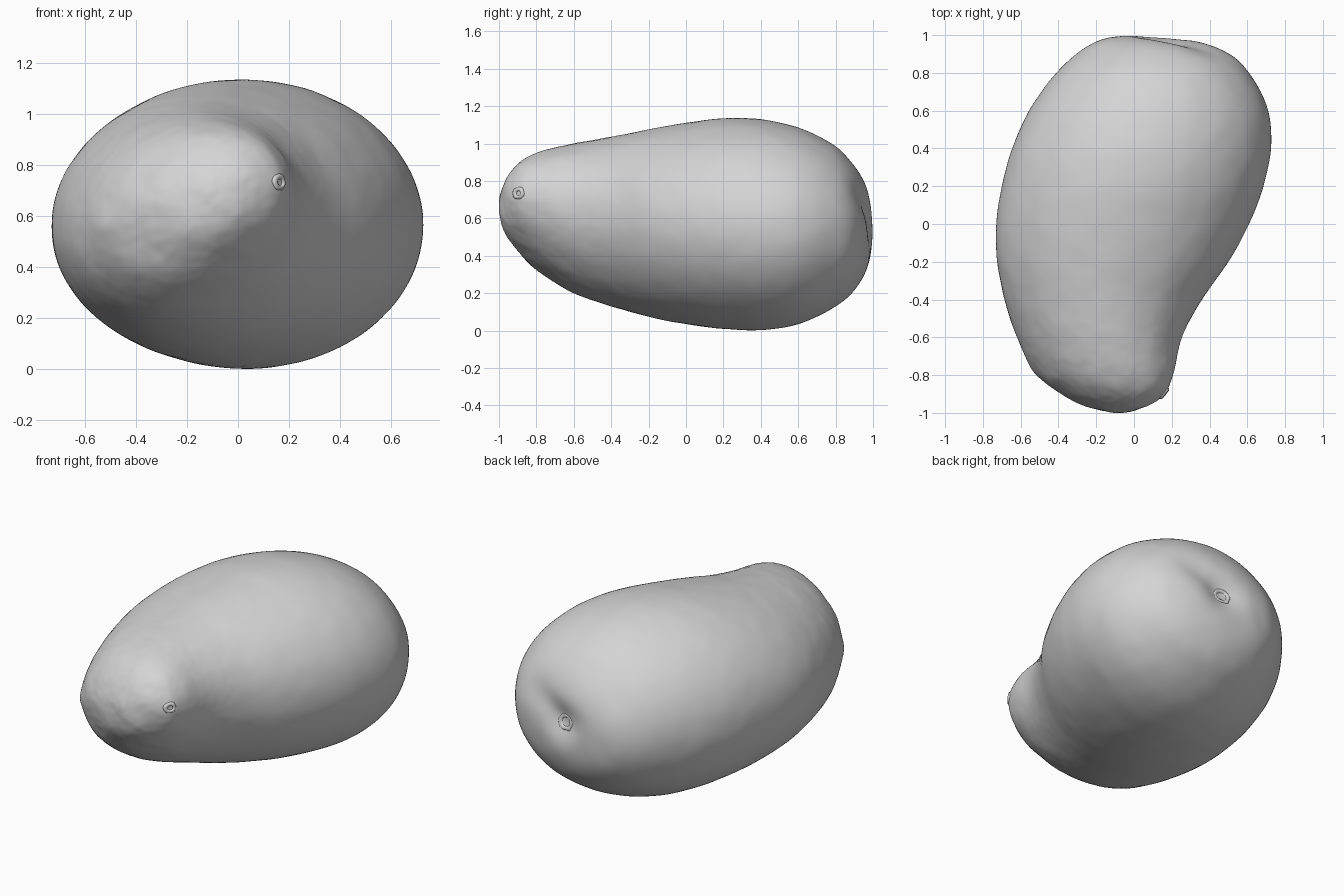
import bpy, bmesh, math
from mathutils import Vector, noise

cube = bpy.data.objects.get("Cube")
if cube:
    bpy.data.objects.remove(cube, do_unlink=True)

GREY = (0.66, 0.66, 0.66, 1)
skin = bpy.data.materials.new("pale grey skin")
skin.use_nodes = True
skin.diffuse_color = GREY
skin.node_tree.nodes["Principled BSDF"].inputs["Base Color"].default_value = GREY

# Cross-sections along the fruit: y, x min, x max, z min, z max, lean
SECTIONS = [
    (-1.00, -0.09, -0.09, 0.655, 0.655, 0.27),
    (-0.98, -0.21, 0.03, 0.545, 0.77, 0.27),
    (-0.90, -0.39, 0.16, 0.425, 0.89, 0.25),
    (-0.80, -0.51, 0.205, 0.325, 0.95, 0.21),
    (-0.60, -0.62, 0.255, 0.20, 1.00, 0.14),
    (-0.40, -0.685, 0.36, 0.13, 1.035, 0.08),
    (-0.20, -0.725, 0.50, 0.075, 1.075, 0.04),
    (0.00, -0.73, 0.61, 0.035, 1.11, 0.02),
    (0.20, -0.70, 0.685, 0.01, 1.135, 0.01),
    (0.40, -0.645, 0.725, 0.003, 1.13, 0.0),
    (0.60, -0.555, 0.71, 0.035, 1.085, 0.0),
    (0.80, -0.412, 0.61, 0.13, 0.985, 0.0),
    (0.90, -0.305, 0.505, 0.215, 0.88, 0.0),
    (0.98, -0.16, 0.28, 0.37, 0.72, 0.0),
    (1.00, 0.02, 0.02, 0.55, 0.55, 0.0),
]
ANGLES = [math.acos(max(-1, min(1, -s[0]))) for s in SECTIONS]


def slope(i, k):
    a, b = max(i - 1, 0), min(i + 1, len(SECTIONS) - 1)
    return (SECTIONS[b][k] - SECTIONS[a][k]) / (ANGLES[b] - ANGLES[a])


def section_at(t):
    """Smooth cubic blend between neighbouring cross-sections."""
    i = max(j for j in range(len(ANGLES) - 1) if ANGLES[j] <= t)
    h = ANGLES[i + 1] - ANGLES[i]
    u = (t - ANGLES[i]) / h
    return [(1 + 2 * u) * (1 - u) ** 2 * SECTIONS[i][k] + u * (1 - u) ** 2 * h * slope(i, k)
            + u * u * (3 - 2 * u) * SECTIONS[i + 1][k] + u * u * (u - 1) * h * slope(i + 1, k)
            for k in range(1, 6)]


def bell(a, b):
    return math.exp(-a * a - b * b)


STEM = Vector((0.16, 1.0, 0.58))
BEAK = Vector((0.16, -0.89, 0.73))


def weather(p):
    """Stem hollow, its soft crease, the pressed patch and fine skin unevenness."""
    x, y, z = p
    if y > 0.6:
        dx, dz = x - STEM.x, z - STEM.z
        y -= 0.04 * bell(dx / 0.11, dz / 0.10)
        y -= 0.025 * bell((dx - 0.12) / 0.16, (dz - 0.10 - 0.3 * (dx - 0.12)) / 0.09)
    # shallow pressed patch and small knob on the blunt end
    if y < -0.5:
        y += 0.012 * bell((x + 0.38) / 0.16, (z - 0.50) / 0.08)
        x -= 0.012 * bell((x + 0.53) / 0.04, (z - 0.55) / 0.07)
    front = max(0.0, -y)
    q = Vector((x, y, z))
    rough = noise.noise(q * 9) * (0.002 + 0.004 * front ** 3) + noise.noise(q * 24) * 0.002 * front
    q += (q - Vector((-0.05, y * 0.5, 0.57))).normalized() * rough
    return q


# Main fruit: rings of leaning ovals closed by a point at each end
ROWS, COLS = 150, 160
bm = bmesh.new()
rings = []
for r in range(1, ROWS):
    t = math.pi * r / ROWS
    x0, x1, z0, z1, lean = section_at(t)
    ring = []
    for c in range(COLS):
        a = 2 * math.pi * c / COLS
        p = Vector(((x0 + x1) / 2 + (x1 - x0) / 2 * math.cos(a), -math.cos(t),
                    (z0 + z1) / 2 + (z1 - z0) / 2 * math.sin(a + lean)))
        ring.append(bm.verts.new(weather(p)))
    rings.append(ring)
for lower, upper in zip(rings, rings[1:]):
    for c in range(COLS):
        d = (c + 1) % COLS
        bm.faces.new((lower[c], lower[d], upper[d], upper[c]))
for ring, s in ((rings[0], SECTIONS[0]), (rings[-1], SECTIONS[-1])):
    tip = bm.verts.new(weather(Vector((s[1], s[0], s[3]))))
    for c in range(COLS):
        bm.faces.new((ring[c], ring[(c + 1) % COLS], tip))
bmesh.ops.recalc_face_normals(bm, faces=bm.faces)
bm.normal_update()


def surface_point(target):
    v = min(bm.verts, key=lambda v: (v.co - target).length)
    return v.co.copy(), v.normal.copy()


stem_spot, beak_spot = surface_point(STEM - Vector((0, 0.07, 0))), surface_point(BEAK)
mesh = bpy.data.meshes.new("fruit_body")
bm.to_mesh(mesh)
bm.free()
body = bpy.data.objects.new("fruit_body", mesh)
bpy.context.collection.objects.link(body)


def finish(obj):
    obj.data.materials.append(skin)
    for poly in obj.data.polygons:
        poly.use_smooth = True


finish(body)


def scar(name, spot, radius, thick):
    """Raised ring sunk into the skin, facing outwards."""
    place, normal = spot
    bpy.ops.mesh.primitive_torus_add(
        major_radius=radius, minor_radius=thick, major_segments=28, minor_segments=10,
        location=place - normal * thick * 0.4, rotation=normal.to_track_quat('Z', 'Y').to_euler())
    obj = bpy.context.object
    obj.name = name
    for v in obj.data.vertices:
        wobble = 1 + 0.2 * noise.noise(v.co * 30)
        v.co.x *= wobble
        v.co.y *= 0.85 * wobble
    finish(obj)


scar("stem_scar", stem_spot, 0.045, 0.018)
scar("beak_scar", beak_spot, 0.026, 0.013)
